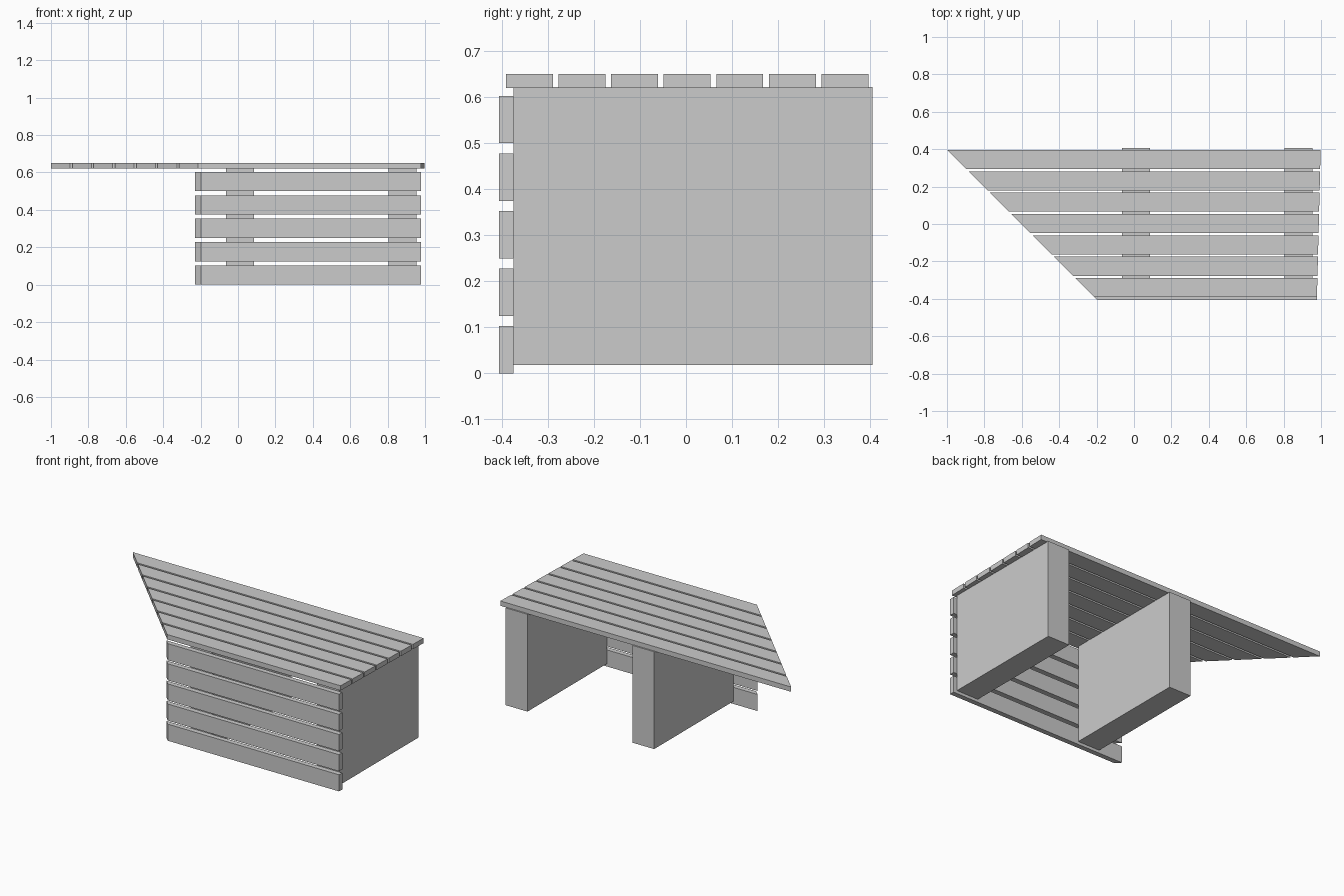
import bpy
import bmesh

cube = bpy.data.objects.get("Cube")
if cube:
    bpy.data.objects.remove(cube, do_unlink=True)

grey = bpy.data.materials.new("plain grey")
grey.use_nodes = True
colour = (0.6, 0.6, 0.6, 1)
grey.diffuse_color = colour
grey.node_tree.nodes["Principled BSDF"].inputs["Base Color"].default_value = colour


def prism(name, outline, z0, z1):
    """Extrude a flat counter-clockwise outline from z0 up to z1."""
    bm = bmesh.new()
    base = bm.faces.new([bm.verts.new((x, y, z0)) for x, y in outline])
    new = bmesh.ops.extrude_face_region(bm, geom=[base], use_keep_orig=True)["geom"]
    top = [v for v in new if isinstance(v, bmesh.types.BMVert)]
    bmesh.ops.translate(bm, verts=top, vec=(0, 0, z1 - z0))
    bmesh.ops.recalc_face_normals(bm, faces=bm.faces)
    mesh = bpy.data.meshes.new(name)
    bm.to_mesh(mesh)
    bm.free()
    mesh.materials.append(grey)
    obj = bpy.data.objects.new(name, mesh)
    bpy.context.collection.objects.link(obj)


def slat(name, y0, y1, z0, z1):
    """Board with a 45 degree mitre on the right and a slightly skewed left end."""
    def mitre(y):
        return -0.604 - y

    def end(y):
        return 0.988 + 0.025 * y

    prism(name, [(mitre(y0), y0), (end(y0), y0), (end(y1), y1), (mitre(y1), y1)], z0, z1)


# Two solid panel supports
for name, x in (("right_support", -0.065), ("left_support", 0.805)):
    prism(name, [(x, -0.375), (x + 0.15, -0.375), (x + 0.15, 0.405), (x, 0.405)],
          0.018, 0.622)

# Seven boards across the top
for i in range(7):
    y = -0.391 + i * 0.1142
    slat(f"top_slat_{i + 1}", y, y + 0.102, 0.62, 0.65)

# Five boards down the front
for i in range(5):
    z = i * 0.125
    slat(f"front_slat_{i + 1}", -0.406, -0.375, z, z + 0.103)
